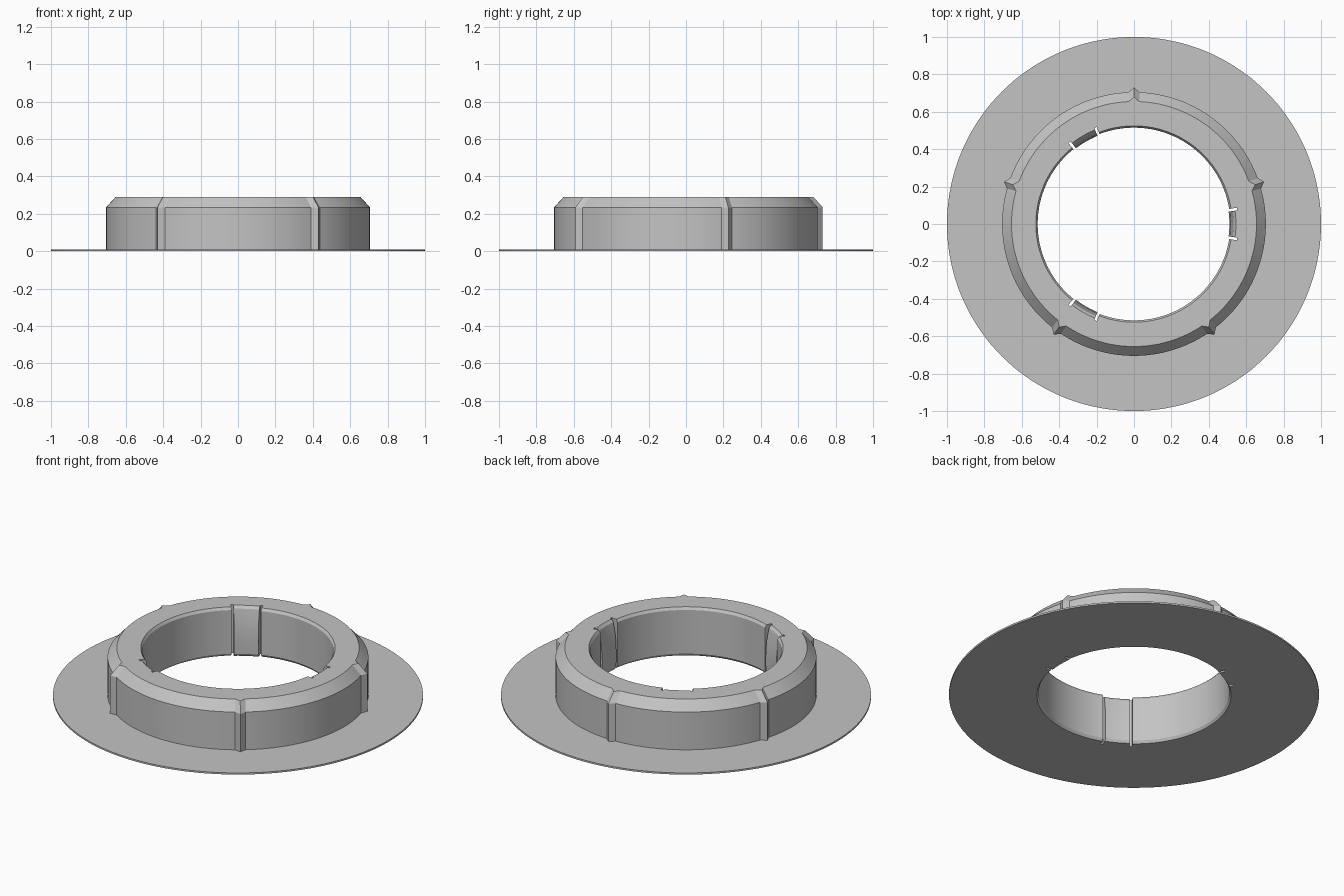
import bpy
import bmesh
from math import radians, sin, cos, asin

cube = bpy.data.objects.get("Cube")
if cube:
    bpy.data.objects.remove(cube)

grey = bpy.data.materials.new("plain_grey")
grey.use_nodes = True
colour = (0.55, 0.55, 0.55, 1)
grey.diffuse_color = colour
grey.node_tree.nodes["Principled BSDF"].inputs["Base Color"].default_value = colour

# Bore heights, with radii for the plain wall, the slots and the spring clips
BORE_Z = [0.29, 0.275, 0.2, 0.1, 0.015, 0]
WALL = [0.525, 0.515, 0.515, 0.515, 0.515, 0.525]
SLOT = [0.556] * len(BORE_Z)
CLIP = [0.545, 0.532, 0.516, 0.51, 0.512, 0.52]

RIDGES = [18 + 72 * i for i in range(5)]
CLIPS = [0, 120, 240]
RIDGE_HALF = 2.4
SLOT_IN, SLOT_OUT = 7.5, 9.0


def offset(angle, centre):
    return (angle - centre + 180) % 360 - 180


def ridge_bump(angle):
    near = min(abs(offset(angle, r)) for r in RIDGES)
    return 0.026 * max(0, 1 - near / RIDGE_HALF)


def bore_at(angle):
    near = min(abs(offset(angle, c)) for c in CLIPS)
    return CLIP if near < SLOT_IN else SLOT if near < SLOT_OUT else WALL


# Angles round the ring: even steps plus the ridge and slot edges
steps = {i * 2.5 for i in range(144)}
steps = {a for a in steps if all(abs(offset(a, r)) > RIDGE_HALF for r in RIDGES)}
steps = {a for a in steps if all(abs(abs(offset(a, c)) - 8.2) > 1 for c in CLIPS)}
for r in RIDGES:
    steps |= {r - RIDGE_HALF, r, r + RIDGE_HALF}
for c in CLIPS:
    steps |= {(c + d) % 360 for d in (-SLOT_OUT, -SLOT_IN, SLOT_IN, SLOT_OUT)}
steps = sorted(steps)

# Two columns where the bore changes depth, so that the slot walls are radial
columns = []
for a in steps:
    before, after = bore_at(a - 0.01), bore_at(a + 0.01)
    columns.append((a, before))
    if after is not before:
        columns.append((a, after))

bm = bmesh.new()
loops = []
for angle, bore in columns:
    bump = ridge_bump(angle)
    profile = [(1, 0), (1, 0.01), (0.705 + bump, 0.01),
               (0.705 + bump, 0.235), (0.655 + bump, 0.29)]
    profile += zip(bore, BORE_Z)
    t = radians(angle)
    loops.append([bm.verts.new((r * cos(t), r * sin(t), z)) for r, z in profile])

for i, loop in enumerate(loops):
    following = loops[(i + 1) % len(loops)]
    for j in range(len(loop)):
        k = (j + 1) % len(loop)
        bm.faces.new((loop[j], following[j], following[k], loop[k]))

bmesh.ops.remove_doubles(bm, verts=bm.verts, dist=0.0001)
bmesh.ops.recalc_face_normals(bm, faces=bm.faces)
mesh = bpy.data.meshes.new("flanged_ring")
bm.to_mesh(mesh)
bm.free()
mesh.materials.append(grey)

ring = bpy.data.objects.new("flanged_ring", mesh)
bpy.context.collection.objects.link(ring)
bpy.context.view_layer.objects.active = ring
ring.select_set(True)
bpy.ops.object.shade_smooth_by_angle(angle=radians(25))
